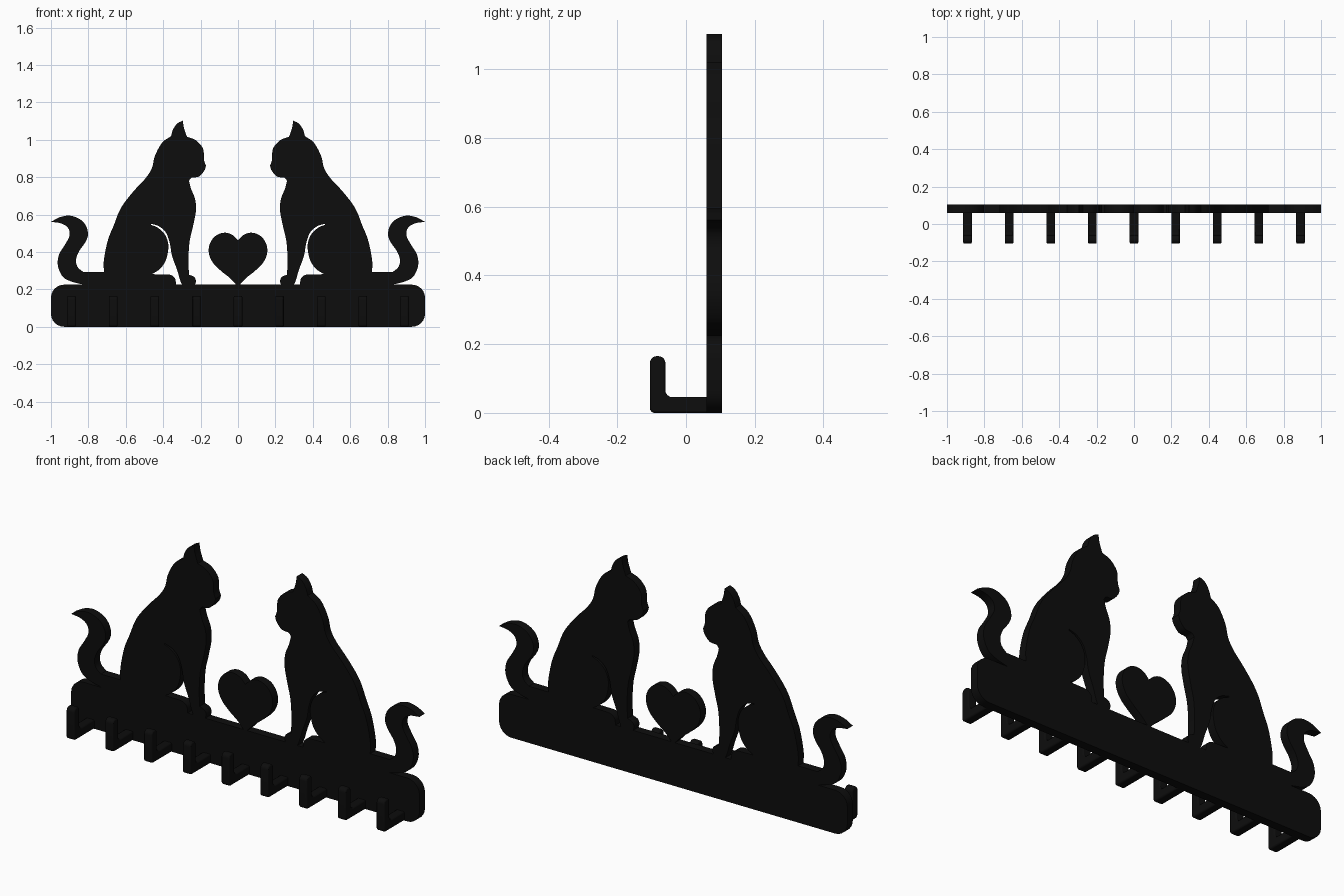
import bpy, bmesh, math
from mathutils import Vector

if "Cube" in bpy.data.objects:
    bpy.data.objects.remove(bpy.data.objects["Cube"])

BACK, FRONT = 0.105, 0.06          # plate depth range in y

black = bpy.data.materials.new("black")
black.diffuse_color = (0.004, 0.004, 0.004, 1)
black.use_nodes = True
black.node_tree.nodes["Principled BSDF"].inputs["Base Color"].default_value = black.diffuse_color


def smooth(pts, steps=5):
    """Catmull-Rom curve through the points, keeping both ends."""
    p = [Vector(q) for q in pts]
    p = [2 * p[0] - p[1]] + p + [2 * p[-1] - p[-2]]
    out = []
    for a, b, c, d in zip(p, p[1:], p[2:], p[3:]):
        for i in range(steps):
            t = i / steps
            out.append(0.5 * (2 * b + (c - a) * t + (2 * a - 5 * b + 4 * c - d) * t * t
                              + (3 * b - a - 3 * c + d) * t ** 3))
    return out + [p[-2]]


def outline(*strokes):
    """Join smooth strokes with sharp corners, dropping repeated points."""
    out = []
    for s in strokes:
        for v in smooth(s):
            if not out or (v - out[-1]).length > 1e-4:
                out.append(v)
    if (out[0] - out[-1]).length < 1e-4:
        out.pop()
    return out


def rounded(corners, steps=6):
    """Right-angled polygon with a radius (third value) on each corner."""
    out, n = [], len(corners)
    for i, (a, b, r) in enumerate(corners):
        p = Vector((a, b))
        if r == 0:
            out.append(p)
            continue
        u = (Vector(corners[i - 1][:2]) - p).normalized()
        v = (Vector(corners[(i + 1) % n][:2]) - p).normalized()
        for k in range(steps + 1):
            t = math.pi / 2 * k / steps
            out.append(p + (u + v) * r - r * (v * math.cos(t) + u * math.sin(t)))
    return out


def prism(name, pts, lo, hi, axis="y", bevel=0):
    """Extrude a flat outline along x or y."""
    put = (lambda p, d: (p[0], d, p[1])) if axis == "y" else (lambda p, d: (d, p[0], p[1]))
    bm = bmesh.new()
    a = [bm.verts.new(put(p, lo)) for p in pts]
    b = [bm.verts.new(put(p, hi)) for p in pts]
    bm.faces.new(a)
    bm.faces.new(b[::-1])
    for i in range(len(pts)):
        bm.faces.new((a[i - 1], a[i], b[i], b[i - 1]))
    bmesh.ops.recalc_face_normals(bm, faces=bm.faces)
    me = bpy.data.meshes.new(name)
    bm.to_mesh(me)
    bm.free()
    me.materials.append(black)
    ob = bpy.data.objects.new(name, me)
    bpy.context.collection.objects.link(ob)
    bpy.ops.object.select_all(action="DESELECT")
    ob.select_set(True)
    bpy.context.view_layer.objects.active = ob
    bpy.ops.object.shade_smooth_by_angle(angle=math.radians(35))
    if bevel:
        m = ob.modifiers.new("soft_edges", "BEVEL")
        m.width, m.segments, m.angle_limit = bevel, 2, math.radians(60)
    return ob


# Base plate
prism("base_plate", rounded([(-1, 0, .07), (1, 0, .07), (1, .225, .07), (-1, .225, .07)]),
      FRONT, BACK)

# Row of nine hooks
hook = rounded([(.07, 0, 0), (-.105, 0, .014), (-.105, .165, .02), (-.06, .165, .02),
                (-.06, .046, .02), (.07, .046, 0)])
for i in range(9):
    x = (i - 4) * 0.2225
    prism("hook", hook, x - .023, x + .023, "x", bevel=.006)

# Heart between the cats
half = smooth([(0, .462), (.03, .491), (.073, .503), (.12, .486), (.15, .445), (.156, .395),
               (.134, .342), (.09, .298), (.045, .262), (0, .214)])
prism("heart", half + [Vector((-p.x, p.y)) for p in half[-2:0:-1]], FRONT, BACK)

# Cat silhouette, drawn as strokes that meet at sharp corners
tail_top = [(1, .561), (.952, .586), (.898, .594), (.845, .575), (.813, .54), (.802, .492),
            (.818, .449), (.85, .404), (.866, .358), (.858, .32), (.829, .294)]
spine = [(.717, .294), (.717, .358), (.695, .465), (.663, .545), (.636, .615), (.604, .668),
         (.551, .733), (.492, .797), (.46, .85), (.444, .914), (.406, .984), (.358, 1.019)]
ear_back = [(.358, 1.019), (.348, 1.053), (.326, 1.086), (.295, 1.102)]
ear_front = [(.295, 1.102), (.289, 1.064), (.273, 1.016)]
face = [(.273, 1.016), (.225, .997), (.187, .952), (.182, .893), (.171, .861)]
chin = [(.171, .861), (.18, .835), (.209, .803), (.248, .797), (.262, .78)]
chest = [(.262, .78), (.251, .738), (.23, .684), (.225, .62), (.241, .535), (.259, .455),
         (.265, .358), (.262, .278)]
paw = [(.262, .278), (.235, .267), (.225, .246), (.23, .225)]
leg_inside = [(.299, .225), (.31, .251), (.326, .305), (.353, .38), (.364, .444),
              (.385, .503), (.422, .537), (.465, .551)]
haunch = [(.465, .545), (.428, .529), (.39, .492), (.372, .433), (.385, .358),
          (.417, .31), (.46, .281)]
hind_foot = [(.375, .28), (.354, .275), (.336, .257), (.331, .225)]
tail_under = [(.824, .225), (.888, .241), (.936, .267), (.963, .326), (.957, .385),
              (.925, .439), (.901, .487), (.909, .529), (.947, .553), (1, .561)]
cat = outline(tail_top, spine, ear_back, ear_front, face, chin, chest, paw,
              leg_inside, haunch, hind_foot, tail_under)

for name, side in (("cat_right", 1), ("cat_left", -1)):
    prism(name, [(p.x * side, p.y) for p in cat], FRONT, BACK)
